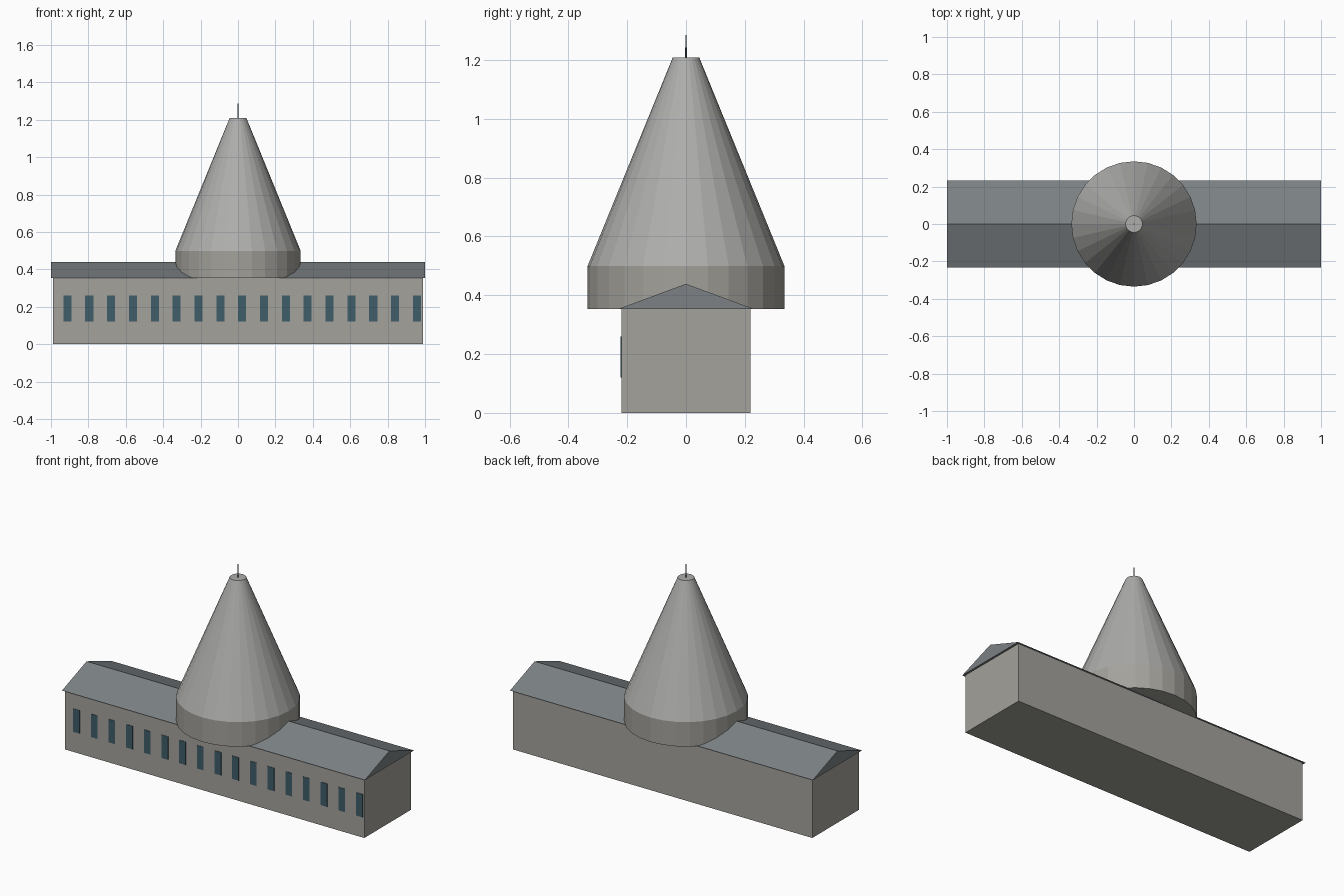
import bpy, bmesh
from math import radians
from mathutils import Matrix

if "Cube" in bpy.data.objects:
    bpy.data.objects.remove(bpy.data.objects["Cube"])


def material(name, rgb):
    m = bpy.data.materials.new(name)
    m.diffuse_color = (*rgb, 1)
    m.use_nodes = True
    m.node_tree.nodes["Principled BSDF"].inputs["Base Color"].default_value = m.diffuse_color
    return m


STONE = material("stone", (0.37, 0.36, 0.33))
SLATE = material("slate", (0.20, 0.22, 0.23))
GLASS = material("glass", (0.05, 0.11, 0.14))
LEAD = material("lead", (0.42, 0.42, 0.41))
METAL = material("metal", (0.08, 0.09, 0.11))


def finish(name, bm, mat):
    bmesh.ops.recalc_face_normals(bm, faces=bm.faces)
    me = bpy.data.meshes.new(name)
    bm.to_mesh(me)
    bm.free()
    me.materials.append(mat)
    ob = bpy.data.objects.new(name, me)
    bpy.context.collection.objects.link(ob)
    return ob


def box(name, centre, size, mat):
    bm = bmesh.new()
    bmesh.ops.create_cube(bm, size=1,
                          matrix=Matrix.Translation(centre) @ Matrix.Diagonal((*size, 1)))
    return finish(name, bm, mat)


def frustum(name, r1, r2, z1, z2, sides, mat):
    bm = bmesh.new()
    bmesh.ops.create_cone(bm, cap_ends=True, segments=sides, radius1=r1, radius2=r2,
                          depth=z2 - z1, matrix=Matrix.Translation((0, 0, (z1 + z2) / 2)))
    return finish(name, bm, mat)


# long hall
box("hall_walls", (0, 0, 0.177), (1.976, 0.44, 0.354), STONE)

# gabled roof: triangular profile extruded along x
bm = bmesh.new()
tri = bm.faces.new([bm.verts.new((-1, y, z))
                    for y, z in ((-0.232, 0.353), (0.232, 0.353), (0, 0.439))])
ext = bmesh.ops.extrude_face_region(bm, geom=[tri], use_keep_orig=True)
bmesh.ops.translate(bm, vec=(2, 0, 0),
                    verts=[g for g in ext["geom"] if isinstance(g, bmesh.types.BMVert)])
finish("gable_roof", bm, SLATE)

# row of windows on the front only
for i in range(17):
    box(f"window_{i + 1}", (-0.912 + i * 0.1168, -0.2195, 0.19), (0.043, 0.006, 0.138), GLASS)

# round tower: drum, tapering roof, finial
frustum("tower_drum", 0.335, 0.335, 0.353, 0.499, 28, STONE)
frustum("tower_cone", 0.335, 0.045, 0.499, 1.209, 28, LEAD)
frustum("finial", 0.003, 0.002, 1.209, 1.286, 6, METAL)
